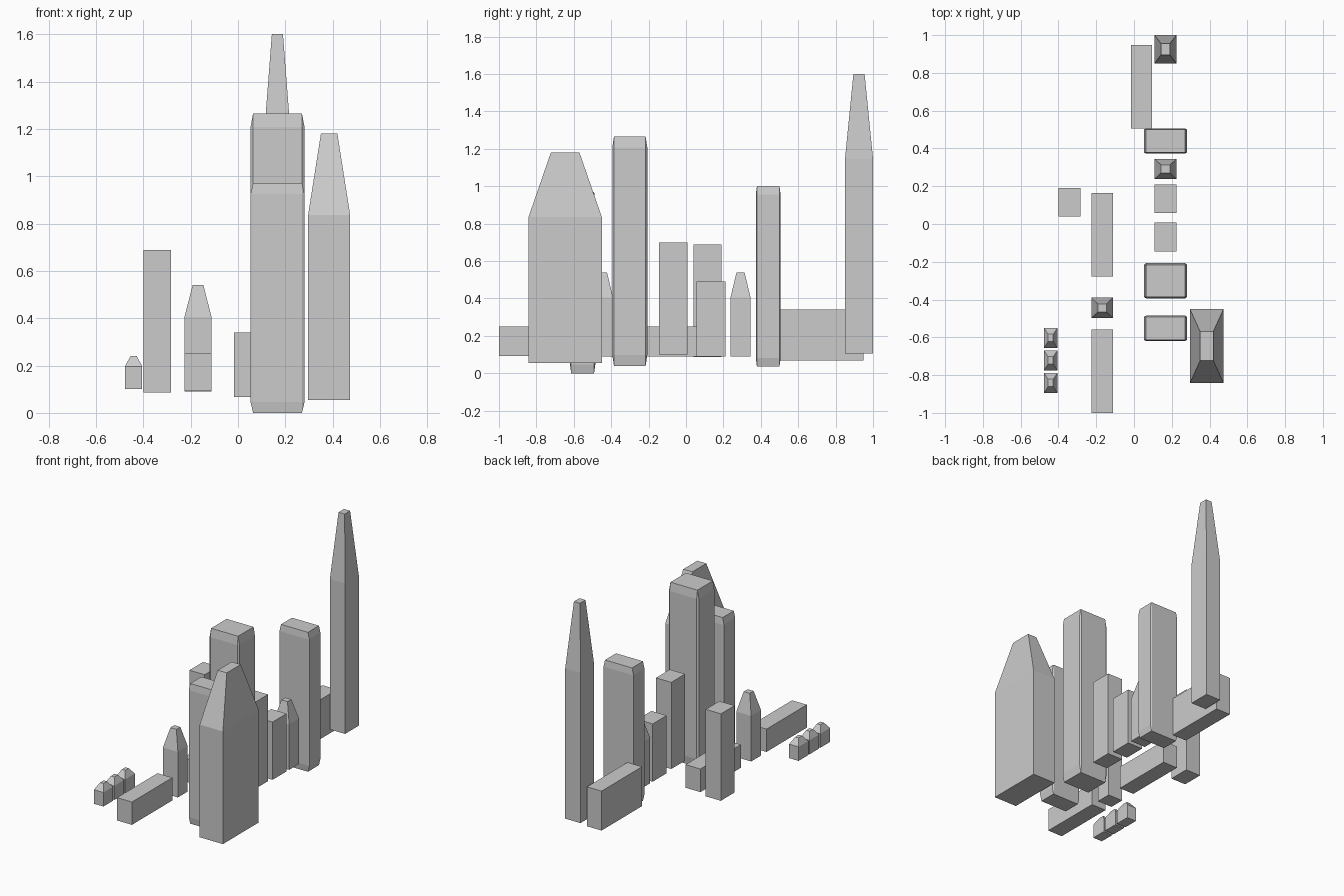
import bpy, bmesh
from mathutils import Vector

if "Cube" in bpy.data.objects:
    bpy.data.objects.remove(bpy.data.objects["Cube"])


def place(bm, name, x, y, z):
    """Scale and move a unit-cube mesh to fill the given x, y, z ranges."""
    size = Vector((x[1] - x[0], y[1] - y[0], z[1] - z[0]))
    mid = Vector((sum(x) / 2, sum(y) / 2, sum(z) / 2))
    bmesh.ops.scale(bm, vec=size, verts=bm.verts)
    bmesh.ops.translate(bm, vec=mid, verts=bm.verts)
    bmesh.ops.recalc_face_normals(bm, faces=bm.faces)
    me = bpy.data.meshes.new(name)
    bm.to_mesh(me)
    bm.free()
    ob = bpy.data.objects.new(name, me)
    bpy.context.collection.objects.link(ob)


def cube():
    bm = bmesh.new()
    bmesh.ops.create_cube(bm, size=1)
    return bm


def block(name, x, y, z):
    place(cube(), name, x, y, z)


def bevelled(name, x, y, z):
    # bevelled before scaling, so chamfers stretch with the tower
    bm = cube()
    bmesh.ops.bevel(bm, geom=bm.edges[:], offset=0.047, segments=1,
                    profile=0.5, affect='EDGES')
    place(bm, name, x, y, z)


def spire(name, x, y, z, shoulder, top=0.4):
    # straight shaft up to the shoulder, then a tapered flat-topped cap
    bm = cube()
    h = (shoulder - z[0]) / (z[1] - z[0]) - 0.5
    roof = next(f for f in bm.faces if f.normal.z > 0.9)
    for v in roof.verts:
        v.co.z = h
    ext = bmesh.ops.extrude_discrete_faces(bm, faces=[roof])
    for v in ext['faces'][0].verts:
        v.co = (v.co.x * top, v.co.y * top, 0.5)
    place(bm, name, x, y, z)


# Column positions shared by several buildings
mid_x = (0.108, 0.225)
wide_x = (0.053, 0.281)
left_x = (-0.226, -0.112)

# Tapered towers
spire("tall_spire_tower", mid_x, (0.85, 1.0), (0.105, 1.6), 1.145)
spire("big_front_spire", (0.296, 0.474), (-0.842, -0.45), (0.055, 1.18), 0.835, 0.39)
spire("small_spire_right", mid_x, (0.238, 0.345), (0.09, 0.54), 0.405)
spire("small_spire_left", left_x, (-0.498, -0.39), (0.09, 0.54), 0.405)

# Row of three little houses
for i in range(3):
    y = -0.656 - 0.119 * i
    spire(f"house_{i + 1}", (-0.477, -0.405), (y, y + 0.106), (0.1, 0.24), 0.197, 0.37)

# Chamfered office towers
bevelled("office_tower_back", wide_x, (0.373, 0.506), (0.035, 1.0))
bevelled("office_tower_middle", wide_x, (-0.394, -0.207), (0.04, 1.265))
bevelled("office_tower_front", wide_x, (-0.62, -0.485), (0.0, 0.97))

# Plain blocks
block("mid_block_low", mid_x, (0.057, 0.21), (0.09, 0.49))
block("mid_block_high", mid_x, (-0.145, 0.007), (0.1, 0.7))
block("left_block_high", (-0.4, -0.284), (0.04, 0.19), (0.086, 0.688))

# Long halls
block("back_hall", (-0.017, 0.095), (0.505, 0.948), (0.067, 0.34))
block("left_hall_back", left_x, (-0.277, 0.165), (0.09, 0.25))
block("left_hall_front", left_x, (-1.0, -0.558), (0.092, 0.25))
